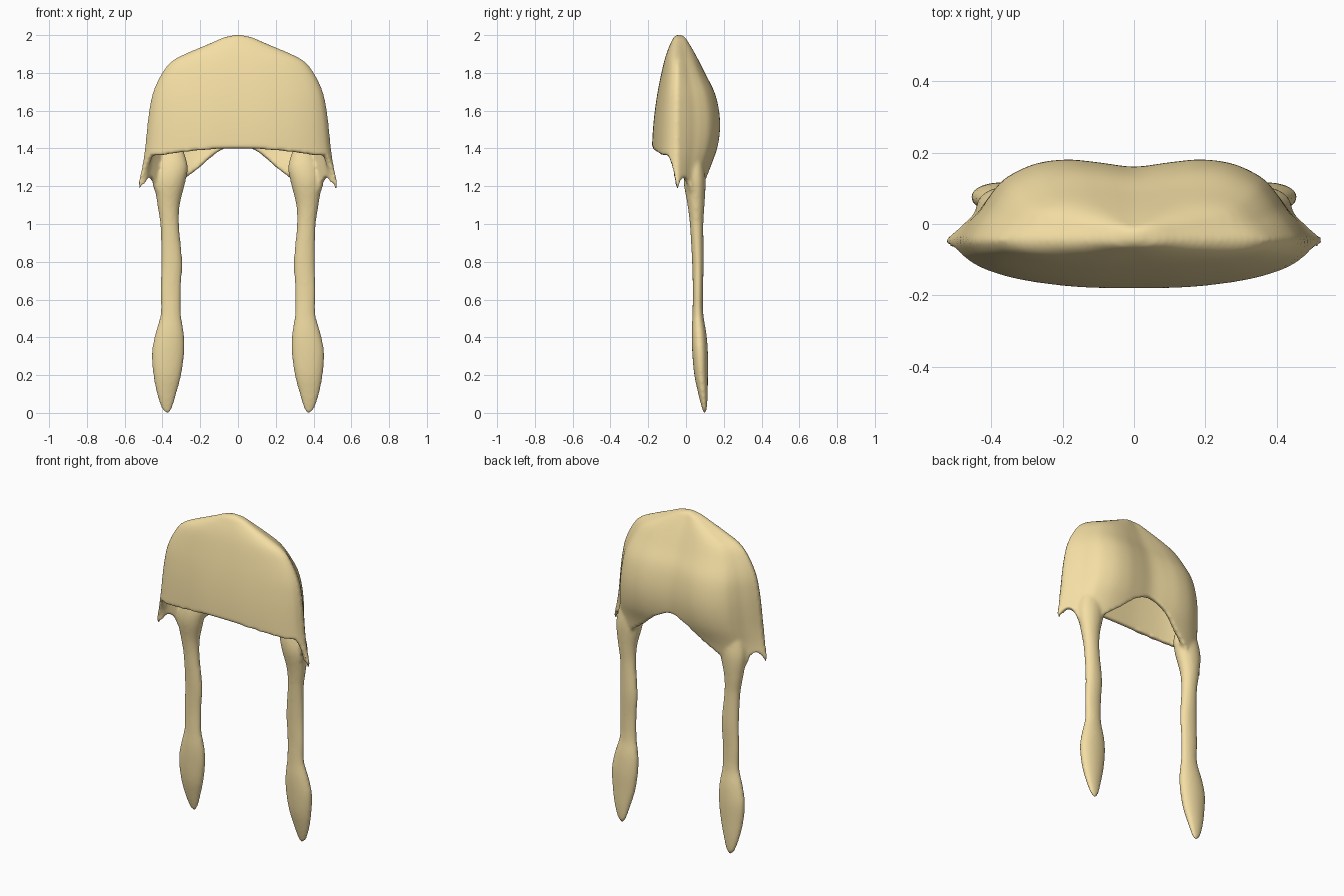
import bpy, math

if "Cube" in bpy.data.objects:
    bpy.data.objects.remove(bpy.data.objects["Cube"])

mat = bpy.data.materials.new("blonde")
mat.diffuse_color = (0.90, 0.73, 0.37, 1)
mat.use_nodes = True
mat.node_tree.nodes["Principled BSDF"].inputs["Base Color"].default_value = mat.diffuse_color


def curve(table, z):
    """Smooth interpolation of rows (z, a, b, ...) sorted by falling z."""
    z = max(min(z, table[0][0]), table[-1][0])
    n = len(table)
    i = next(k for k in range(n - 1) if z >= table[k + 1][0])
    p, q = table[i], table[i + 1]
    h = q[0] - p[0]
    t = (z - p[0]) / h
    out = []
    for c in range(1, len(p)):
        def slope(k):
            a, b = table[max(k - 1, 0)], table[min(k + 1, n - 1)]
            return (b[c] - a[c]) / (b[0] - a[0])
        m0, m1 = slope(i) * h, slope(i + 1) * h
        out.append((2*t**3 - 3*t*t + 1) * p[c] + (t**3 - 2*t*t + t) * m0
                   + (3*t*t - 2*t**3) * q[c] + (t**3 - t*t) * m1)
    return out


def catmull_loop(pts, steps):
    n, out = len(pts), []
    for i in range(n):
        a, b, c, d = (pts[(i + k) % n] for k in (-1, 0, 1, 2))
        for s in range(steps):
            t = s / steps
            out.append([0.5 * (2*B + (C - A)*t + (2*A - 5*B + 4*C - D)*t*t
                               + (3*B - A - 3*C + D)*t**3)
                        for A, B, C, D in zip(a, b, c, d)])
    return out


def loft(name, rings, top, bottom=None):
    """Skin a stack of rings, listed from top to bottom, with pole vertices."""
    m = len(rings[0])
    verts = [v for r in rings for v in r] + [top]
    faces = []
    for k in range(len(rings) - 1):
        for i in range(m):
            j = (i + 1) % m
            faces.append((k*m + i, (k+1)*m + i, (k+1)*m + j, k*m + j))
    faces += [(len(verts) - 1, i, (i + 1) % m) for i in range(m)]
    if bottom:
        verts.append(bottom)
        o = (len(rings) - 1) * m
        faces += [(len(verts) - 1, o + (i + 1) % m, o + i) for i in range(m)]
    me = bpy.data.meshes.new(name)
    me.from_pydata(verts, [], faces)
    me.materials.append(mat)
    ob = bpy.data.objects.new(name, me)
    bpy.context.collection.objects.link(ob)
    return ob


# Hair cap: half outline (x, y, height of lower edge), front to back
half = [(0, -.18, 1.40), (.15, -.177, 1.395), (.3, -.158, 1.38),
        (.4, -.13, 1.365), (.455, -.1, 1.36), (.475, -.075, 1.30),
        (.486, -.048, 1.185), (.472, -.02, 1.225), (.452, .01, 1.25),
        (.425, .045, 1.225), (.40, .085, 1.16), (.36, .13, 1.12),
        (.28, .168, 1.22), (.19, .18, 1.30), (.1, .172, 1.38), (0, .16, 1.42)]
outline = catmull_loop(half + [(-x, y, z) for x, y, z in half[-2:0:-1]], 4)

# height, half width, front y, back y
cap = [(2.0, .02, -.05, -.02), (1.99, .07, -.064, -.006), (1.96, .14, -.08, .014),
       (1.92, .235, -.097, .038), (1.87, .34, -.113, .065),
       (1.8, .40, -.13, .10), (1.7, .447, -.15, .15), (1.6, .468, -.165, .175),
       (1.5, .48, -.175, .18), (1.4, .49, -.18, .165), (1.3, .505, -.18, .13),
       (1.2, .526, -.18, .105), (1.1, .526, -.18, .09)]
YC = -.04
ROWS = 32
rings = []
for k in range(ROWS + 1):
    s = (k / ROWS) ** 1.5
    ring = []
    for x, y, zb in outline:
        z = 2 - (2 - zb) * s
        w, f, b = curve(cap, z)
        scale = (f - YC) / (-.18 - YC) if y < YC else (b - YC) / (.18 - YC)
        ring.append((x / .483 * w, YC + (y - YC) * scale, z))
    rings.append(ring)
hair = loft("hair", rings, (0, YC, 2.003))
sol = hair.modifiers.new("thickness", 'SOLIDIFY')
sol.thickness = .032
sol.offset = -1

# Long side locks: height, inner x, outer x, front y, back y
lock = [(1.46, .31, .37, .03, .07), (1.38, .285, .40, .012, .085),
        (1.3, .265, .43, -.008, .098), (1.22, .279, .442, -.012, .104),
        (1.1, .308, .427, .008, .098),
        (1.0, .312, .412, .02, .092), (.8, .295, .407, .032, .094),
        (.65, .302, .411, .036, .09), (.52, .301, .411, .034, .092),
        (.42, .286, .438, .03, .108), (.32, .284, .457, .033, .116),
        (.2, .300, .449, .044, .116), (.1, .326, .430, .065, .115),
        (.03, .346, .407, .083, .111), (.005, .358, .394, .090, .106)]
SIDES = 24
ROWS = 70
parts = [hair]
for side in (1, -1):
    rings = []
    for k in range(ROWS + 1):
        z = 1.46 + (.005 - 1.46) * k / ROWS
        x0, x1, y0, y1 = curve(lock, z)
        angles = [2 * math.pi * i / SIDES for i in range(SIDES)]
        rings.append([(side * (x0 + x1) / 2 + (x1 - x0) / 2 * math.cos(a),
                       (y0 + y1) / 2 + (y1 - y0) / 2 * math.sin(a), z)
                      for a in angles])
    parts.append(loft("side_lock", rings, (side * .34, .05, 1.47),
                      (side * .376, .098, -.004)))

# Fuse cap and locks into one flowing surface
for ob in parts:
    ob.select_set(True)
bpy.context.view_layer.objects.active = hair
bpy.ops.object.modifier_apply(modifier="thickness")
bpy.ops.object.join()
rem = hair.modifiers.new("fuse", 'REMESH')
rem.mode = 'VOXEL'
rem.voxel_size = .009
rem.use_smooth_shade = True
smooth = hair.modifiers.new("soften", 'SMOOTH')
smooth.factor = .5
smooth.iterations = 8
